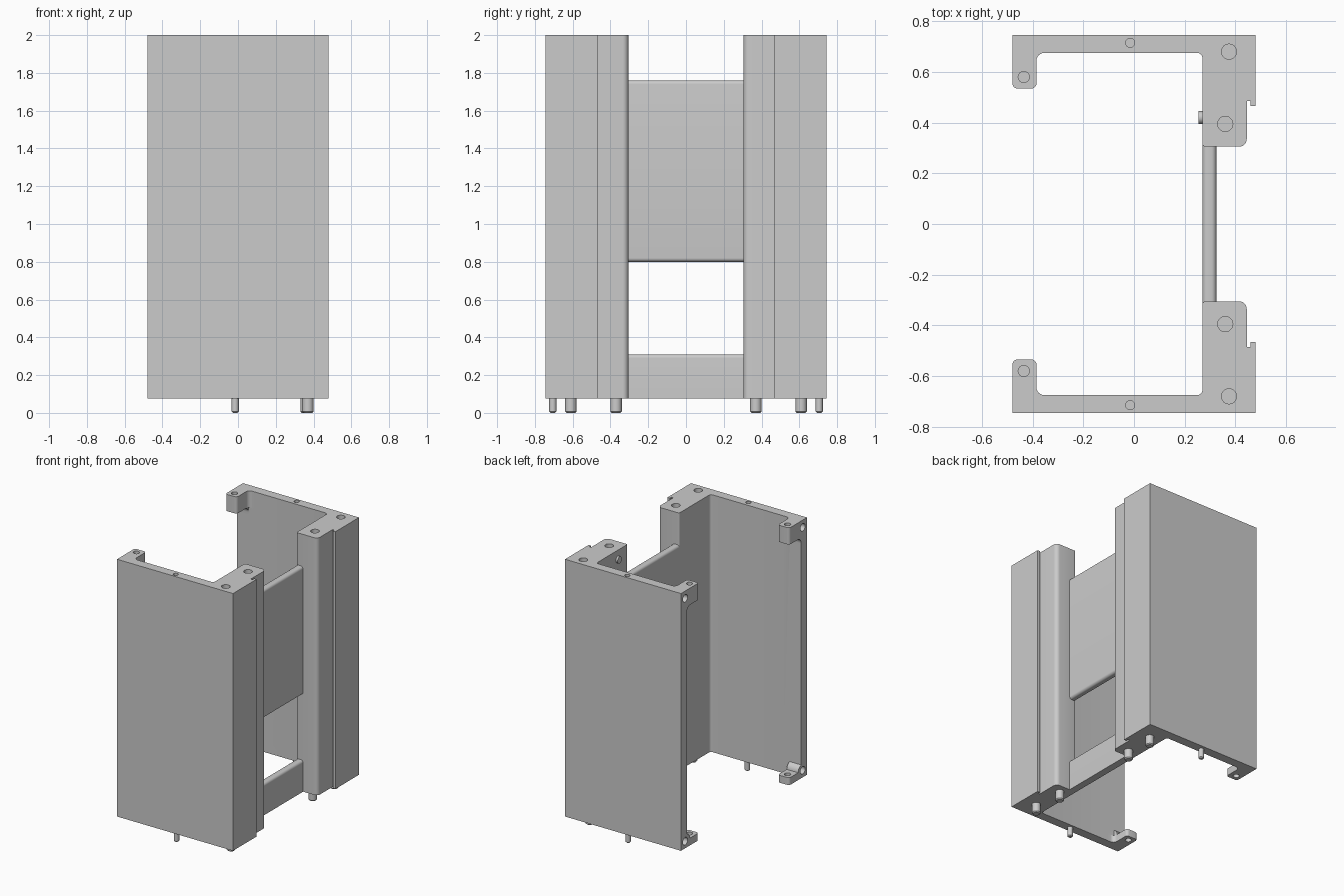
import bpy, bmesh, math
from mathutils import Vector

cube = bpy.data.objects.get("Cube")
if cube:
    bpy.data.objects.remove(cube, do_unlink=True)

BASE, TOP = 0.075, 2.0
grey = bpy.data.materials.new("plain_grey")
grey.use_nodes = True
grey.diffuse_color = (0.6, 0.6, 0.6, 1)
grey.node_tree.nodes["Principled BSDF"].inputs["Base Color"].default_value = (0.6, 0.6, 0.6, 1)


def rounded(points, steps=6):
    """Outline from (u, v) or (u, v, radius) corners; right-angled corners are filleted."""
    out = []
    for i, p in enumerate(points):
        c = Vector(p[:2])
        if len(p) == 2:
            out.append(c)
            continue
        a = (Vector(points[i - 1][:2]) - c).normalized() * p[2]
        b = (Vector(points[(i + 1) % len(points)][:2]) - c).normalized() * p[2]
        for k in range(steps + 1):
            t = math.pi / 2 * k / steps
            out.append(c + a * (1 - math.sin(t)) + b * (1 - math.cos(t)))
    return out


def prism(name, points, lo, hi, axis="z", side=1):
    """Extrude an outline along an axis; side -1 mirrors it in y."""
    place = {"x": lambda u, v, w: (w, u * side, v),
             "y": lambda u, v, w: (u, w * side, v),
             "z": lambda u, v, w: (u, v * side, w)}[axis]
    outline = rounded(points)
    bm = bmesh.new()
    rings = [[bm.verts.new(place(p.x, p.y, w)) for p in outline] for w in (lo, hi)]
    bm.faces.new(rings[0])
    bm.faces.new(rings[1])
    n = len(outline)
    for i in range(n):
        j = (i + 1) % n
        bm.faces.new((rings[0][i], rings[0][j], rings[1][j], rings[1][i]))
    bmesh.ops.recalc_face_normals(bm, faces=bm.faces)
    mesh = bpy.data.meshes.new(name)
    bm.to_mesh(mesh)
    bm.free()
    mesh.materials.append(grey)
    ob = bpy.data.objects.new(name, mesh)
    bpy.context.collection.objects.link(ob)
    return ob


def rod(name, u, v, r, lo, hi, axis="z", side=1, sides=24):
    ring = [(u + r * math.cos(math.tau * k / sides), v + r * math.sin(math.tau * k / sides))
            for k in range(sides)]
    return prism(name, ring, lo, hi, axis, side)


def activate(ob):
    bpy.ops.object.select_all(action="DESELECT")
    ob.select_set(True)
    bpy.context.view_layer.objects.active = ob


def combine(ob, other, operation):
    activate(ob)
    mod = ob.modifiers.new("cut", "BOOLEAN")
    mod.operation, mod.object, mod.solver = operation, other, "EXACT"
    bpy.ops.object.modifier_apply(modifier=mod.name)
    bpy.data.objects.remove(other, do_unlink=True)


def finish(ob):
    activate(ob)
    bpy.ops.object.shade_smooth_by_angle(angle=math.radians(30))


# Wall and post section, with the small lip on the outer edge
section = [(-.48, .745), (-.48, .675), (.27, .675, .02), (.27, .305, .012), (.445, .305, .03),
           (.445, .485), (.46, .485), (.46, .465), (.48, .465), (.48, .745)]
lug = [(-.48, .71), (-.48, .535, .02), (-.385, .535, .02), (-.385, .675, .03),
       (-.33, .675), (-.33, .71)]
# Curved web under the upper lug
z0 = 1.875
web = [(.6, z0), (.675, z0, .04), (.675, z0 - .06), (.7, z0 - .06), (.7, z0 + .02), (.6, z0 + .02)]

for side, label in ((-1, "front"), (1, "back")):
    wall = prism(label + "_wall", section, BASE, TOP, side=side)
    for part in (prism("upper_lug", lug, z0, TOP, side=side),
                 prism("lower_lug", lug, BASE, .13, side=side),
                 prism("lug_web", web, -.48, -.385, "x", side),
                 rod("screw_boss", .69, .128, .05, -.48, -.385, "x", side)):
        combine(wall, part, "UNION")

    # Sockets in the top, and screw holes in the lugs
    for x, y, r in ((.375, .68, .03), (.36, .395, .03), (-.015, .715, .018), (-.435, .58, .022)):
        combine(wall, rod("socket", x, y, r, TOP - .08, TOP + .02, side=side), "DIFFERENCE")
    combine(wall, rod("lug_hole", -.435, .58, .022, 0, .2, side=side), "DIFFERENCE")
    for z in (.128, 1.945):
        combine(wall, rod("screw_hole", .695, z, .028, -.5, -.4, "x", side), "DIFFERENCE")
    finish(wall)

    # Locating pins with chamfered tips
    for i, (x, y, r) in enumerate(((.37, .61, .03), (.36, .37, .03), (-.015, .705, .019))):
        pin = rod(f"{label}_pin_{i + 1}", x, y, r, 0, BASE + .01, side=side)
        bm = bmesh.new()
        bm.from_mesh(pin.data)
        tip = [e for e in bm.edges if all(v.co.z < .001 for v in e.verts)]
        bmesh.ops.bevel(bm, geom=tip, offset=.007, segments=1, affect="EDGES")
        bm.to_mesh(pin.data)
        bm.free()
        finish(pin)

# Panels bridging the two posts
for name, lo, hi, low_round in (("upper_panel", .8, 1.76, True), ("lower_rail", BASE, .31, False)):
    foot = (.02,) if low_round else ()
    profile = [(.27, lo) + foot, (.325, lo) + foot, (.325, hi, .02), (.27, hi, .02)]
    finish(prism(name, profile, -.315, .315, "y"))

# Small stud on the inner face of the back post
finish(rod("post_stud", .42, 1.93, .025, .255, .28, "x"))
